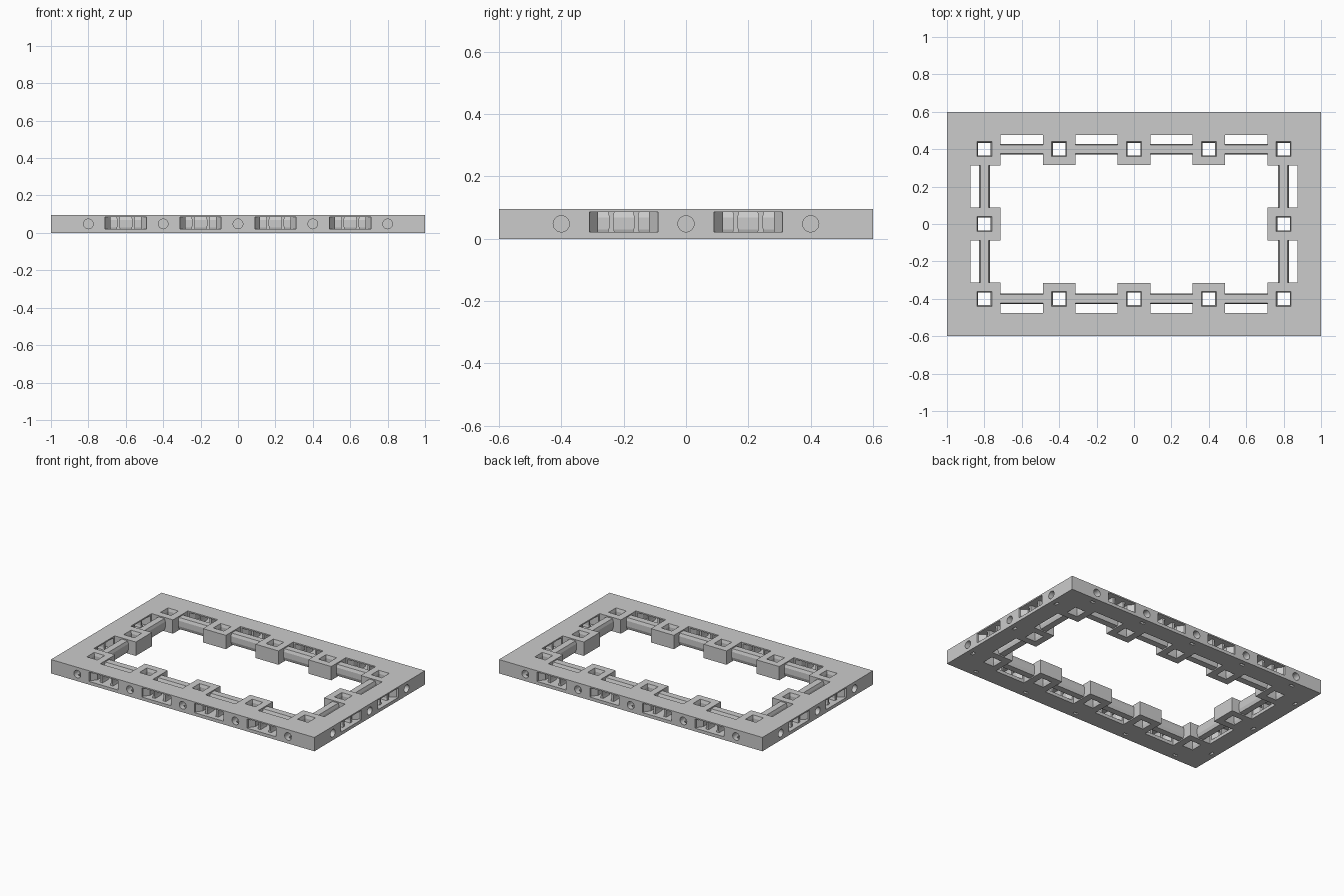
import bpy, bmesh, math
from mathutils import Matrix

cube = bpy.data.objects.get("Cube")
if cube:
    bpy.data.objects.remove(cube, do_unlink=True)

L, W, H = 2.0, 1.2, 0.095
WALL, RAIL, INNER = 0.125, 0.2, 0.285   # depths measured inward from the outer edge

grey = bpy.data.materials.new("stone grey")
grey.use_nodes = True
GREY = (0.6, 0.6, 0.6, 1)
grey.diffuse_color = GREY
grey.node_tree.nodes["Principled BSDF"].inputs["Base Color"].default_value = GREY


def loft(bm, rings, mat=Matrix()):
    """Closed solid through a list of equal-length rings of points."""
    vs = [[bm.verts.new(mat @ Matrix.Translation(p).translation) for p in r] for r in rings]
    n = len(vs[0])
    for a, b in zip(vs, vs[1:]):
        for i in range(n):
            j = (i + 1) % n
            bm.faces.new((a[i], a[j], b[j], b[i]))
    bm.faces.new(vs[0][::-1])
    bm.faces.new(vs[-1])


def rect(x0, x1, y0, y1, z):
    return [(x0, y0, z), (x1, y0, z), (x1, y1, z), (x0, y1, z)]


def box(bm, x0, x1, y0, y1, z0, z1, mat=Matrix()):
    loft(bm, [rect(x0, x1, y0, y1, z) for z in (z0, z1)], mat)


def make(name, bm):
    bmesh.ops.recalc_face_normals(bm, faces=bm.faces)
    me = bpy.data.meshes.new(name)
    bm.to_mesh(me)
    bm.free()
    me.materials.append(grey)
    ob = bpy.data.objects.new(name, me)
    bpy.context.collection.objects.link(ob)
    return ob


def cut(target, name, bm):
    cutter = make(name, bm)
    cutter.hide_render = True
    bpy.context.view_layer.objects.active = target
    mod = target.modifiers.new(name, 'BOOLEAN')
    mod.operation, mod.solver, mod.object = 'DIFFERENCE', 'EXACT', cutter
    bpy.ops.object.modifier_apply(modifier=name)
    bpy.data.objects.remove(cutter, do_unlink=True)


# Each side: local x runs along the edge, local y runs inward
LONG, SHORT = (-0.6, -0.2, 0.2, 0.6), (-0.2, 0.2)
bays, stations = [], []
for k in range(4):
    edge, centres = (W / 2, LONG) if k % 2 == 0 else (L / 2, SHORT)
    rot = Matrix.Rotation(k * math.pi / 2, 4, 'Z')
    bays += [rot @ Matrix.Translation((c, -edge, 0)) for c in centres]
    ends = [centres[0] - 0.2] + [c + 0.2 for c in centres]
    stations += [rot @ Matrix.Translation((c, -edge, 0)) for c in ends]

# Slab with the central opening
bm = bmesh.new()
box(bm, -L / 2, L / 2, -W / 2, W / 2, 0, H)
frame = make("frame", bm)
bm = bmesh.new()
x, y = L / 2 - INNER, W / 2 - INNER
box(bm, -x, x, -y, y, -0.1, 0.2)
cut(frame, "opening_cutter", bm)

# Bays between the corner and edge blocks, kept clear of each other at the corners
bm = bmesh.new()
for m in bays:
    box(bm, -0.113, 0.113, WALL, INNER + 0.001, -0.1, 0.2, m)
cut(frame, "bay_cutter", bm)

# Connector pockets with flared mouths
bm = bmesh.new()
for m in bays:
    rings = []
    for depth, h in ((-0.02, 0.11), (0.012, 0.11), (0.05, 0.082), (0.09, 0.082), (0.14, 0.11)):
        rings.append([(-h, depth, 0.022), (h, depth, 0.022), (h, depth, 0.086), (-h, depth, 0.086)])
    loft(bm, rings, m)
cut(frame, "pocket_cutter", bm)

# Square peg holes through the blocks, flared at both ends
bm = bmesh.new()
for px in (-0.8, -0.4, 0, 0.4, 0.8):
    for py in (-0.4, 0, 0.4):
        if abs(px) < 0.7 and py == 0:
            continue
        rings = []
        for z, h in ((-0.01, 0.043), (0.02, 0.034), (H - 0.02, 0.034), (H + 0.01, 0.043)):
            rings.append(rect(px - h, px + h, py - h, py + h, z))
        loft(bm, rings)
cut(frame, "peg_cutter", bm)

# Round holes in the outer sides
bm = bmesh.new()
for m in stations:
    rings = []
    for depth in (-0.02, 0.055):
        rings.append([(0.026 * math.cos(a * math.pi / 12), depth,
                       0.048 + 0.026 * math.sin(a * math.pi / 12)) for a in range(24)])
    loft(bm, rings, m)
cut(frame, "round_hole_cutter", bm)

# Small release slots under the round holes
bm = bmesh.new()
for m in stations:
    box(bm, -0.016, 0.016, 0.032, 0.05, -0.02, 0.045, m)
cut(frame, "release_cutter", bm)

# Inner rails with tapered top and bottom
bm = bmesh.new()
for m in bays:
    rings = []
    for s in (-0.114, 0.114):
        half = ((0.022, 0.008), (0.029, 0.03), (0.029, 0.068), (0.022, 0.087))
        rings.append([(s, RAIL + d, z) for d, z in half] +
                     [(s, RAIL - d, z) for d, z in reversed(half)])
    loft(bm, rings, m)
make("inner_rails", bm)

# Two waisted posts inside each pocket
bm = bmesh.new()
for m in bays:
    for c in (-0.04, 0.04):
        loft(bm, [rect(c - h, c + h, 0.03, 0.1, z) for z, h in
                  ((0.02, 0.011), (0.036, 0.007), (0.072, 0.007), (0.088, 0.011))], m)
make("pocket_posts", bm)
